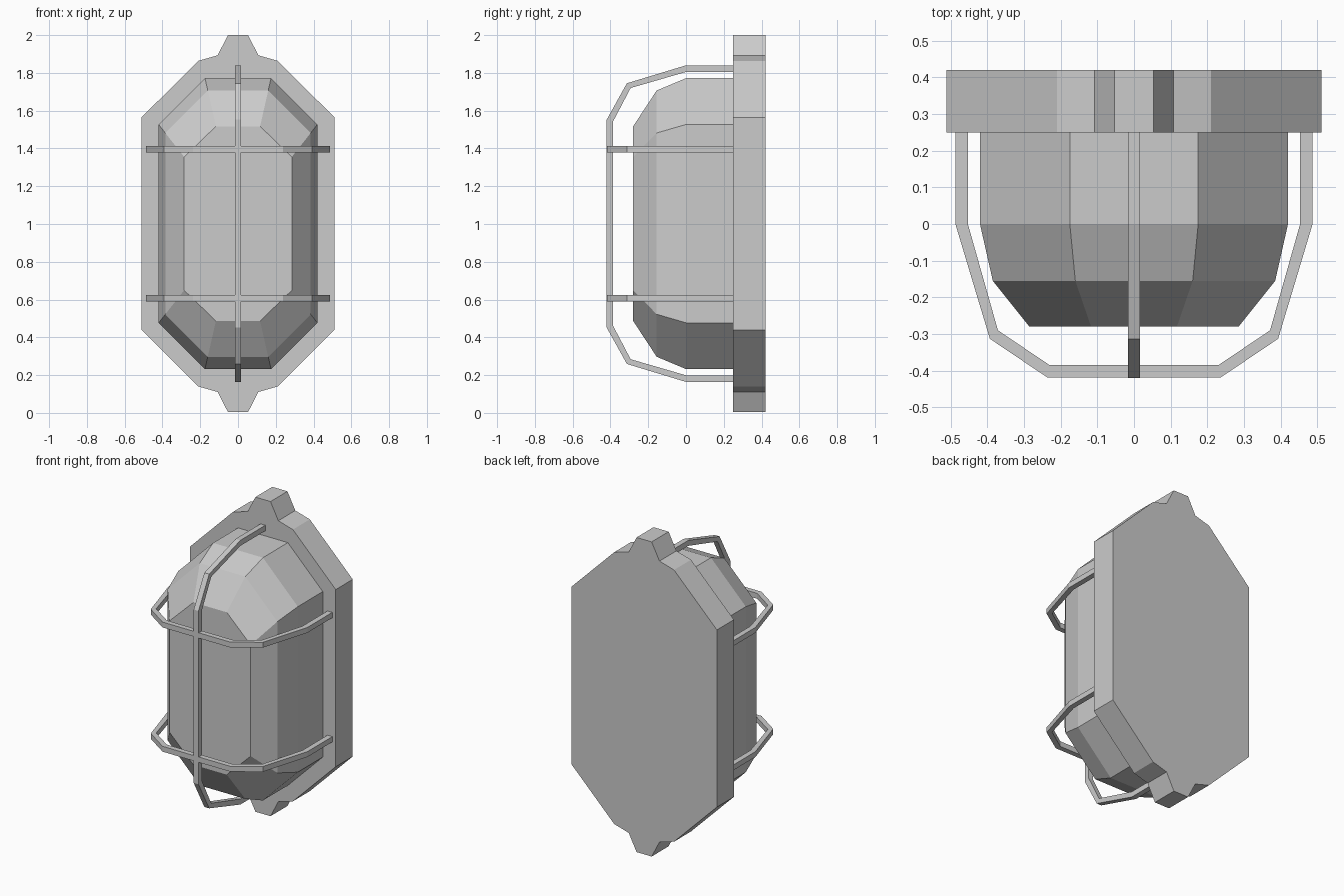
import bpy
import bmesh
from mathutils import Vector

cube = bpy.data.objects.get("Cube")
if cube:
    bpy.data.objects.remove(cube, do_unlink=True)

MID = 1.002  # height of the lamp's centre

grey = bpy.data.materials.new("light grey")
grey.use_nodes = True
grey.diffuse_color = (0.6, 0.6, 0.6, 1)
grey.node_tree.nodes["Principled BSDF"].inputs["Base Color"].default_value = grey.diffuse_color


def loft(name, rings):
    """Skin a list of matching closed rings and cap both ends."""
    bm = bmesh.new()
    loops = [[bm.verts.new(p) for p in ring] for ring in rings]
    for a, b in zip(loops, loops[1:]):
        for i in range(len(a)):
            j = (i + 1) % len(a)
            bm.faces.new((a[i], a[j], b[j], b[i]))
    bm.faces.new(loops[0][::-1])
    bm.faces.new(loops[-1])
    bmesh.ops.recalc_face_normals(bm, faces=bm.faces)
    mesh = bpy.data.meshes.new(name)
    bm.to_mesh(mesh)
    bm.free()
    mesh.materials.append(grey)
    obj = bpy.data.objects.new(name, mesh)
    bpy.context.collection.objects.link(obj)
    return obj


def four_way(quarter, y):
    """Mirror a top-right quarter outline into a full ring at depth y."""
    right = quarter + [(x, -z) for x, z in reversed(quarter)]
    full = right + [(-x, -z) for x, z in right]
    return [Vector((x, y, z + MID)) for x, z in full]


# Backplate with a mounting lug at top and bottom
plate = [(0.053, 0.998), (0.108, 0.891), (0.21, 0.862), (0.511, 0.562)]
backplate = loft("backplate", [four_way(plate, y) for y in (0.25, 0.42)])
for v in backplate.data.vertices:
    v.co.z = min(max(v.co.z, 0), 2)

# Faceted glass cover: chamfered rings narrowing to the front
cover = [(0.25, 0.175, 0.77, 0.42, 0.525), (0, 0.175, 0.77, 0.42, 0.525),
         (-0.155, 0.16, 0.705, 0.385, 0.48), (-0.28, 0.117, 0.515, 0.285, 0.353)]
loft("glass_cover", [four_way([(x1, z1), (x2, z2)], y) for y, x1, z1, x2, z2 in cover])


# Guard bars: bent flat profiles given a square thickness
def bar(name, outer, inner, place):
    half = outer + inner[::-1]
    n = len(outer)
    profile = ([(-s, y) for s, y in half[:n]] + [(s, y) for s, y in half[:n][::-1]]
               + [(s, y) for s, y in half[n:][::-1]] + [(-s, y) for s, y in half[n:]])
    loft(name, [[place(s, y, t) for s, y in profile] for t in (-0.017, 0.017)])


side_outer = [(0.487, 0.25), (0.487, 0), (0.393, -0.313), (0.237, -0.418)]
side_inner = [(0.453, 0.25), (0.453, 0), (0.371, -0.29), (0.23, -0.385)]
for name, z in (("upper_guard_bar", 0.394), ("lower_guard_bar", -0.394)):
    bar(name, side_outer, side_inner, lambda s, y, t, z=z: Vector((s, y, MID + z + t)))

tall_outer = [(0.838, 0.25), (0.838, 0), (0.743, -0.313), (0.55, -0.42)]
tall_inner = [(0.803, 0.25), (0.803, 0), (0.718, -0.293), (0.541, -0.386)]
bar("vertical_guard_bar", tall_outer, tall_inner, lambda s, y, t: Vector((t, y, MID + s)))
